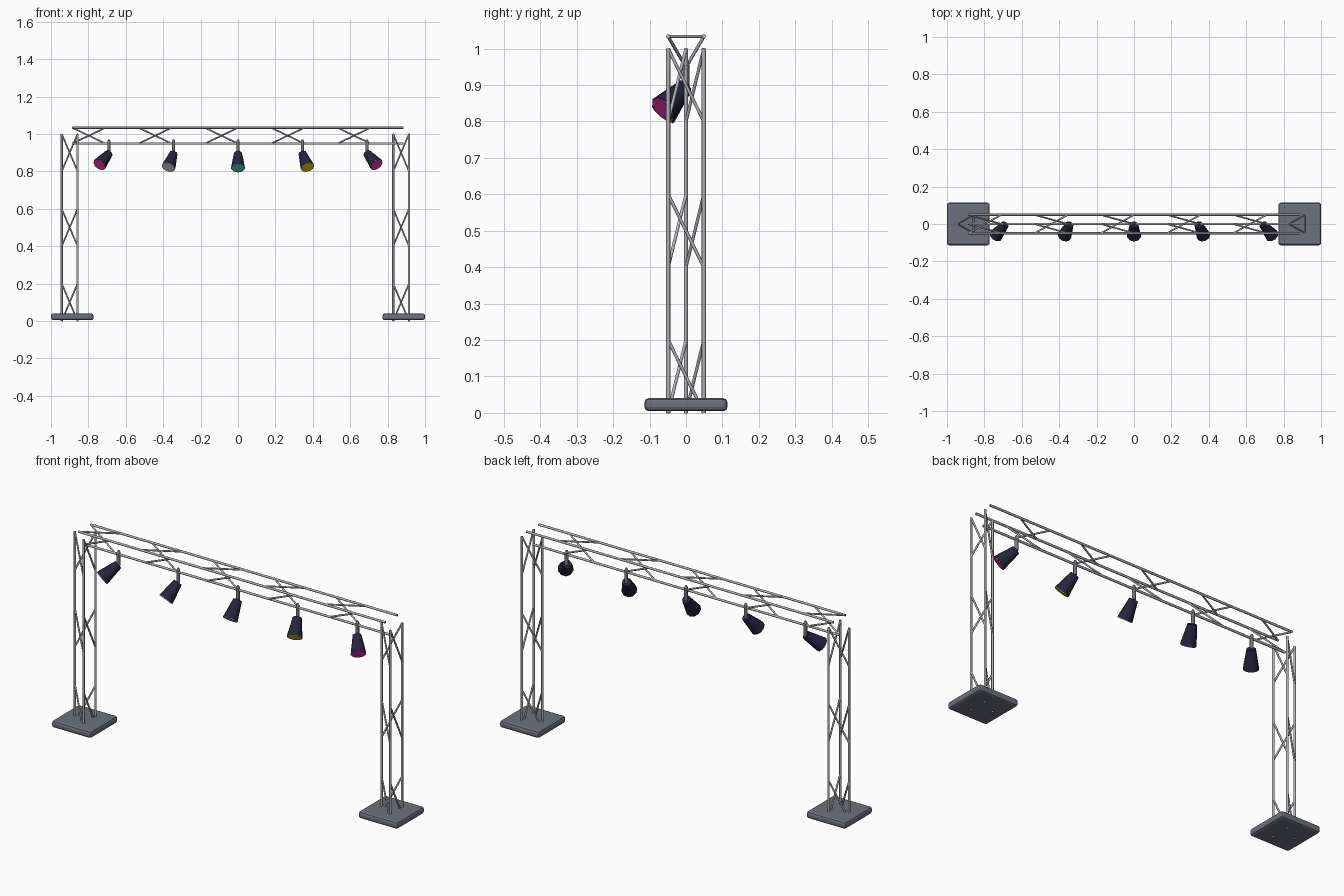
import bpy, bmesh, math
from mathutils import Vector, Matrix

if "Cube" in bpy.data.objects:
    bpy.data.objects.remove(bpy.data.objects["Cube"])


def material(name, rgb):
    m = bpy.data.materials.new(name)
    m.diffuse_color = (*rgb, 1.0)
    m.use_nodes = True
    m.node_tree.nodes["Principled BSDF"].inputs["Base Color"].default_value = m.diffuse_color
    return m


METAL = material("truss grey", (0.43, 0.44, 0.46))
HANGER = material("hanger grey", (0.18, 0.18, 0.20))
PLATE = material("slate grey", (0.15, 0.165, 0.205))
BODY = material("dark navy", (0.018, 0.018, 0.047))
MAGENTA = material("magenta lens", (0.88, 0.04, 0.50))
WHITE = material("pale lens", (0.80, 0.80, 0.83))
TEAL = material("teal lens", (0.17, 0.75, 0.78))
YELLOW = material("yellow lens", (0.82, 0.65, 0.015))


def finish(name, bm, mats, smooth=False):
    bmesh.ops.recalc_face_normals(bm, faces=bm.faces)
    mesh = bpy.data.meshes.new(name)
    bm.to_mesh(mesh)
    bm.free()
    for m in mats:
        mesh.materials.append(m)
    ob = bpy.data.objects.new(name, mesh)
    bpy.context.collection.objects.link(ob)
    if smooth:
        bpy.context.view_layer.objects.active = ob
        ob.select_set(True)
        bpy.ops.object.shade_smooth_by_angle(angle=math.radians(50))
        ob.select_set(False)
    return ob


def tube(bm, a, b, r1, r2=None, sides=8):
    """Capped cone or cylinder running from a to b."""
    a, b = Vector(a), Vector(b)
    d = b - a
    mat = Matrix.Translation((a + b) / 2) @ d.to_track_quat('Z', 'Y').to_matrix().to_4x4()
    return bmesh.ops.create_cone(bm, cap_ends=True, segments=sides, radius1=r1,
                                 radius2=r1 if r2 is None else r2,
                                 depth=d.length, matrix=mat)["verts"]


def truss(name, length, bays, place):
    """Three chords along local z, with braces in every other bay."""
    bm = bmesh.new()
    R = 0.0565
    corners = [(R * math.cos(t), R * math.sin(t))
               for t in (math.pi / 3, math.pi, 5 * math.pi / 3)]
    step = length / bays
    for i in range(3):
        (x0, y0), (x1, y1) = corners[i], corners[i - 1]
        tube(bm, (x0, y0, 0), (x0, y0, length), 0.006)
        for k in range(0, bays, 2):
            tube(bm, (x0, y0, k * step), (x1, y1, (k + 1) * step), 0.0045)
    bm.transform(place)
    finish(name, bm, [METAL], True)


# Towers and their base plates
for side, x in (("left", -0.886), ("right", 0.886)):
    truss(side + "_tower", 1.0, 5, Matrix.Translation((x, 0, 0)))
    bm = bmesh.new()
    bmesh.ops.create_cube(bm, size=1, matrix=Matrix.Translation((x, 0, 0.0225))
                          @ Matrix.Diagonal((0.228, 0.228, 0.036, 1)))
    bmesh.ops.bevel(bm, geom=bm.edges[:], offset=0.012, segments=2,
                    affect='EDGES', profile=0.5)
    finish(side + "_base_plate", bm, [PLATE])

# Overhead beam: local z runs along x, the single chord hangs lowest
beam = Matrix(((0, 0, 1, -0.886), (0, -1, 0, 0), (1, 0, 0, 1.005), (0, 0, 0, 1)))
truss("overhead_beam", 1.772, 10, beam)

# Spotlights fanned outwards and tipped forwards
tip = math.radians(38)
for i, lens_mat in enumerate((MAGENTA, WHITE, TEAL, YELLOW, MAGENTA)):
    x = (i - 2) * 0.345
    fan = math.radians((i - 2) * 20)
    aim = Vector((math.sin(fan) * math.cos(tip), -math.sin(tip),
                  -math.cos(fan) * math.cos(tip)))
    back = Vector((x, -0.003, 0.896))

    # Hanger clamped round the low chord
    bm = bmesh.new()
    tube(bm, (x, 0, 0.893), (x, 0, 0.960), 0.009)
    tube(bm, (x, 0, 0.960), (x, 0, 0.970), 0.009, 0.004)
    finish(f"hanger_{i + 1}", bm, [HANGER], True)

    # Tapered housing
    bm = bmesh.new()
    tube(bm, back, back + aim * 0.098, 0.022, 0.038, 10)
    finish(f"lamp_housing_{i + 1}", bm, [BODY], True)

    # Coloured lens
    bm = bmesh.new()
    tube(bm, back + aim * 0.094, back + aim * 0.101, 0.036, sides=10)
    finish(f"lens_{i + 1}", bm, [lens_mat], True)
